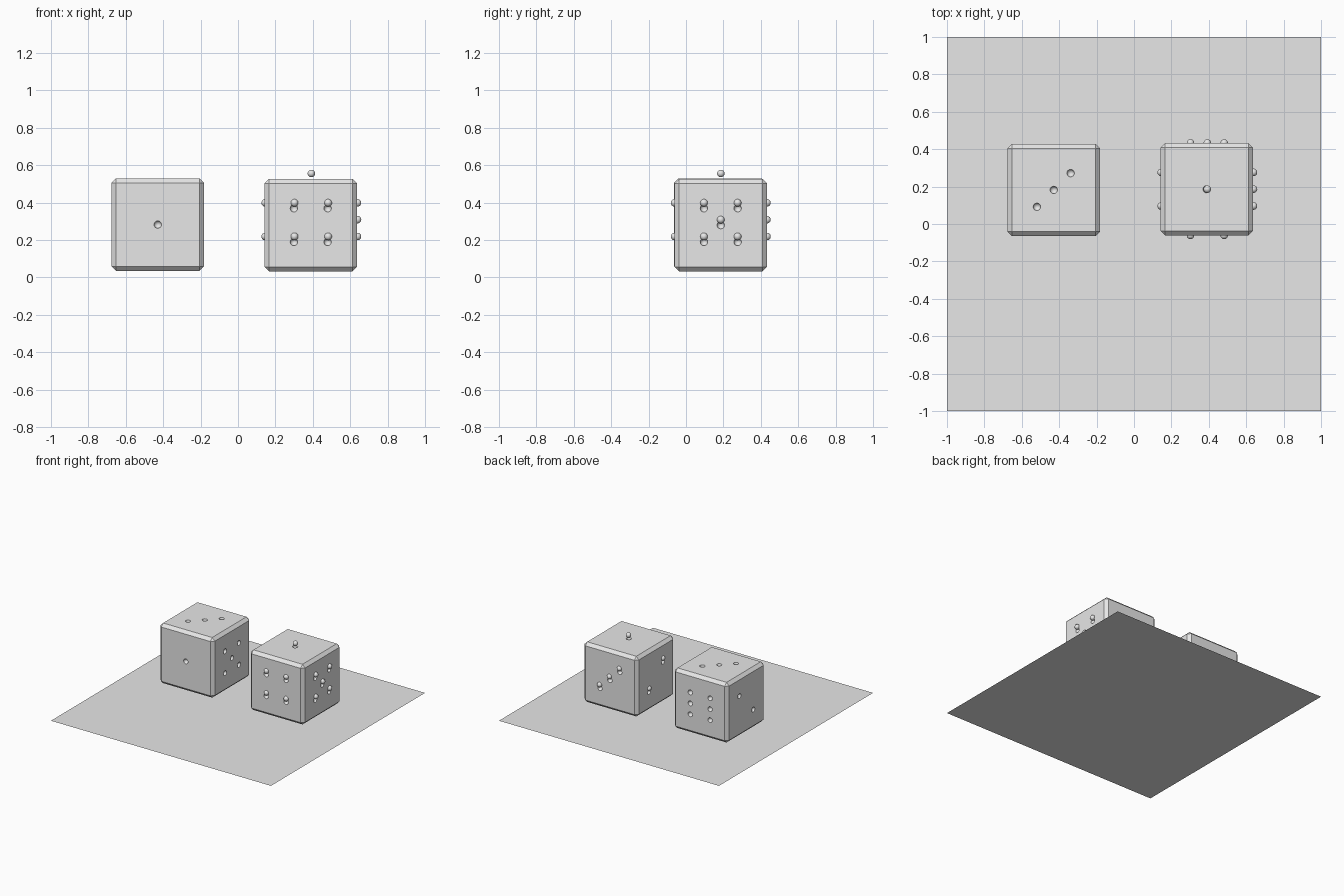
import bpy
import bmesh
from mathutils import Matrix, Vector

if "Cube" in bpy.data.objects:
    bpy.data.objects.remove(bpy.data.objects["Cube"], do_unlink=True)

HALF = 0.247      # half the width of a die
CHAMFER = 0.024
STEP = 0.09       # spacing between pips
PIP = 0.02        # pip radius

grey = bpy.data.materials.new("light grey")
grey.use_nodes = True
colour = (0.8, 0.8, 0.8, 1)
grey.diffuse_color = colour
grey.node_tree.nodes["Principled BSDF"].inputs["Base Color"].default_value = colour

# Pip layouts on a three by three grid
ONE = [(0, 0)]
RISING_TWO = [(-1, -1), (1, 1)]
FALLING_TWO = [(-1, 1), (1, -1)]
RISING_THREE = RISING_TWO + ONE
FALLING_THREE = FALLING_TWO + ONE
FOUR = RISING_TWO + FALLING_TWO
FIVE = FOUR + ONE
SIX = FOUR + [(-1, 0), (1, 0)]


def make_object(name, bm):
    mesh = bpy.data.meshes.new(name)
    bm.to_mesh(mesh)
    bm.free()
    mesh.materials.append(grey)
    obj = bpy.data.objects.new(name, mesh)
    bpy.context.collection.objects.link(obj)
    return obj


def pip_points(faces):
    """Pip centres on the die surface, from {(axis, sign): layout}."""
    for (axis, sign), layout in faces.items():
        u_axis, v_axis = [a for a in range(3) if a != axis]
        for u, v in layout:
            point = Vector((0, 0, 0))
            point[axis] = sign * HALF
            point[u_axis], point[v_axis] = u * STEP, v * STEP
            yield point


def make_pips(name, faces, centre):
    bm = bmesh.new()
    for point in pip_points(faces):
        bmesh.ops.create_uvsphere(bm, u_segments=24, v_segments=12, radius=PIP,
                                  matrix=Matrix.Translation(point))
    for face in bm.faces:
        face.smooth = True
    pips = make_object(name, bm)
    pips.location = centre
    return pips


def make_die(name, faces, centre):
    # Chamfered cube
    bm = bmesh.new()
    bmesh.ops.create_cube(bm, size=2 * HALF)
    bmesh.ops.bevel(bm, geom=bm.edges[:], offset=CHAMFER, segments=1,
                    affect='EDGES', profile=0.5)
    die = make_object(name, bm)
    die.location = centre

    # Hollow out the pips
    cutter = make_pips(name + "_pip_cutter", faces, centre)
    cutter.hide_render = True
    cut = die.modifiers.new("pip_hollows", 'BOOLEAN')
    cut.operation = 'DIFFERENCE'
    cut.solver = 'EXACT'
    cut.object = cutter
    bpy.context.view_layer.objects.active = die
    bpy.ops.object.modifier_apply(modifier=cut.name)
    bpy.data.objects.remove(cutter, do_unlink=True)
    return die


# Table top
bm = bmesh.new()
bmesh.ops.create_grid(bm, x_segments=1, y_segments=1, size=1)
make_object("table_top", bm)

# Die with hollow pips only
make_die("hollow_pip_die", {
    (1, -1): ONE, (1, 1): SIX, (0, 1): FIVE,
    (0, -1): RISING_TWO, (2, 1): RISING_THREE, (2, -1): FOUR,
}, Vector((-0.429, 0.182, 0.283)))

# Die with a ball raised slightly above each hollow
ball_faces = {
    (1, -1): FOUR, (1, 1): FALLING_THREE, (0, 1): FIVE,
    (0, -1): FALLING_TWO, (2, 1): ONE, (2, -1): SIX,
}
ball_centre = Vector((0.389, 0.186, 0.28))
make_die("ball_pip_die", ball_faces, ball_centre)
make_pips("pip_balls", ball_faces, ball_centre + Vector((0.003, 0, 0.029)))
